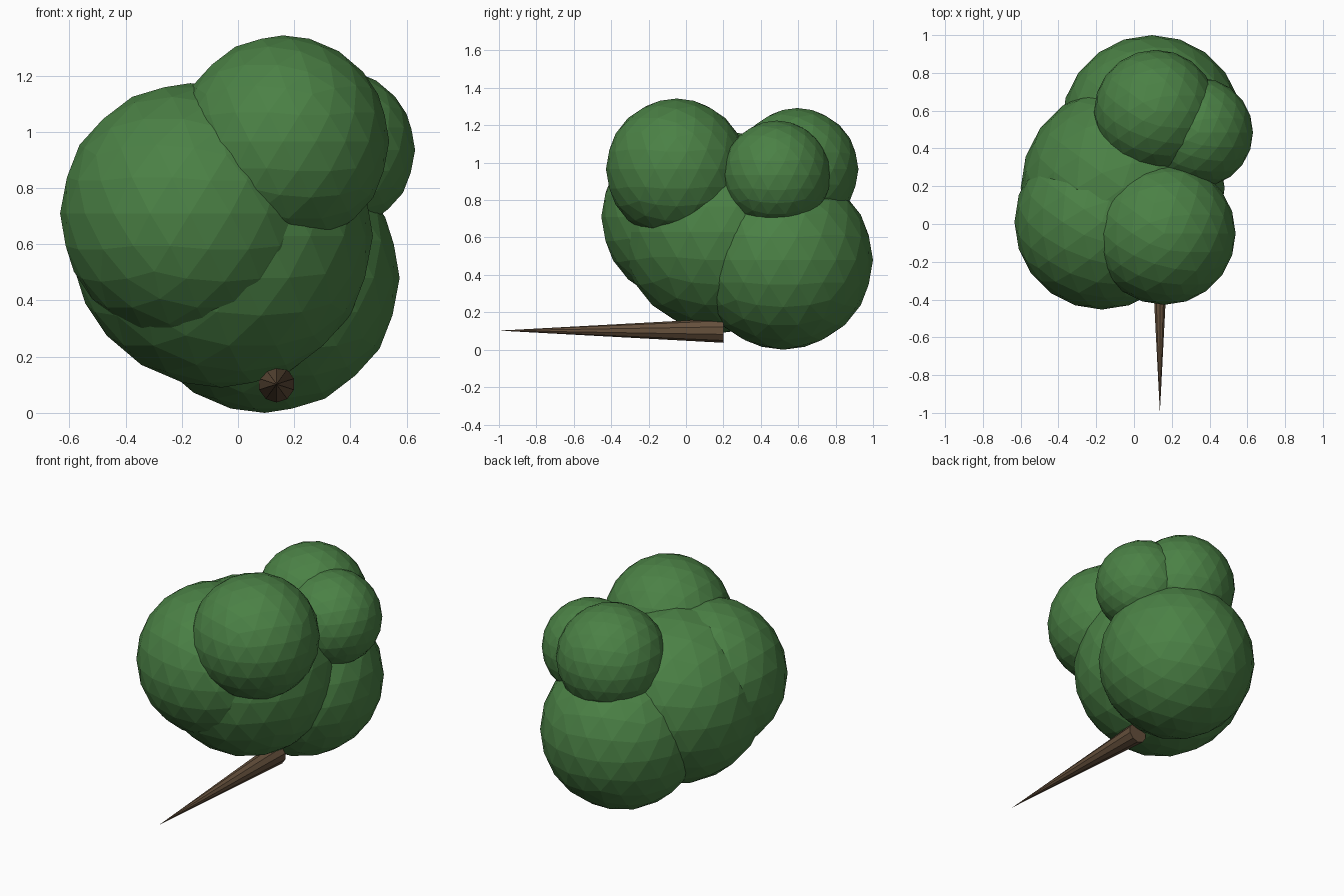
import bpy, math

if "Cube" in bpy.data.objects:
    bpy.data.objects.remove(bpy.data.objects["Cube"])


def material(name, rgb):
    m = bpy.data.materials.new(name)
    m.diffuse_color = (*rgb, 1.0)
    m.use_nodes = True
    m.node_tree.nodes["Principled BSDF"].inputs["Base Color"].default_value = m.diffuse_color
    return m


leaf = material("leaf_green", (0.07, 0.22, 0.06))
bark = material("bark_brown", (0.13, 0.08, 0.045))

# Foliage: overlapping faceted balls (name, centre, radius)
clumps = [
    ("foliage_core", (-0.06, 0.19, 0.63), 0.54),
    ("foliage_left", (-0.17, 0.01, 0.71), 0.463),
    ("foliage_front_top", (0.16, -0.05, 0.965), 0.378),
    ("foliage_back_low", (0.095, 0.52, 0.48), 0.48),
    ("foliage_right", (0.34, 0.485, 0.935), 0.29),
    ("foliage_back_top", (0.115, 0.595, 0.965), 0.327),
]
for name, centre, radius in clumps:
    bpy.ops.mesh.primitive_ico_sphere_add(subdivisions=3, radius=radius, location=centre)
    ball = bpy.context.object
    ball.name = name
    ball.data.materials.append(leaf)

# Trunk: a thin cone lying along y, its point to the front
bpy.ops.mesh.primitive_cone_add(vertices=10, radius1=0.065, radius2=0, depth=1.2,
                                location=(0.137, -0.4, 0.102),
                                rotation=(math.pi / 2, 0, 0))
trunk = bpy.context.object
trunk.name = "trunk"
trunk.data.materials.append(bark)
